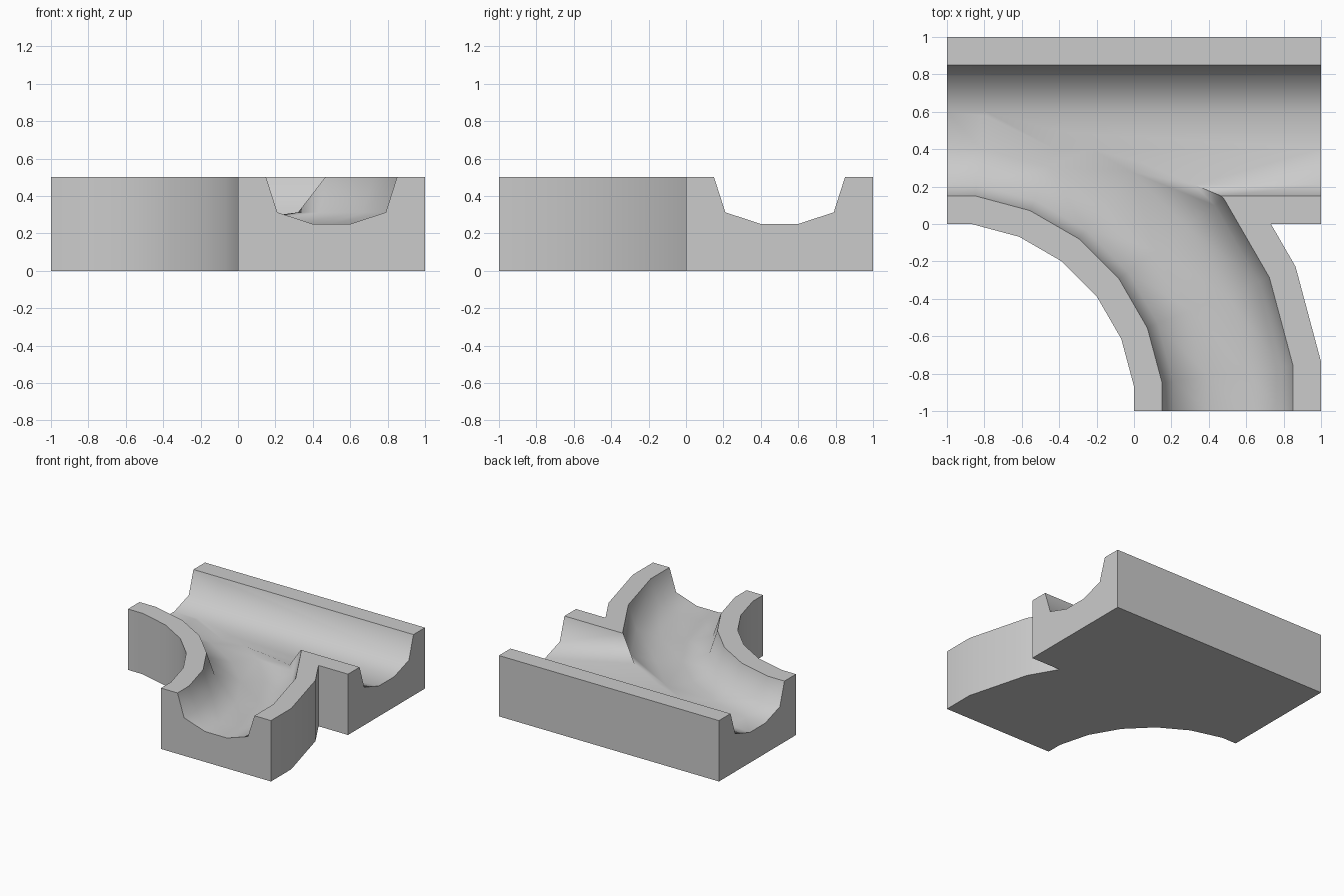
import bpy, bmesh
from math import radians, sin, cos

if "Cube" in bpy.data.objects:
    bpy.data.objects.remove(bpy.data.objects["Cube"])

HALF = radians(7.5)
BENDS = [radians(7.5 + 15 * i) for i in range(6)]
# Channel cross-section: (offset across the track, height)
PROFILE = [(.09, .69), (.15, .5), (.21, .3125), (.4, .25),
           (.6, .25), (.79, .3125), (.85, .5), (.91, .69)]


def bend_point(u, a):
    """Corner of the bend at offset u, centred on the front left corner."""
    r = (1 + u) / cos(HALF)
    return (-1 + r * sin(a), -1 + r * cos(a))


def straight_path(u):
    return [(-1.1, u), (1.1, u)]


def curved_path(u):
    return [(-1.1, u)] + [bend_point(u, a) for a in BENDS] + [(u, -1.1)]


def finish(name, bm):
    bmesh.ops.recalc_face_normals(bm, faces=bm.faces)
    mesh = bpy.data.meshes.new(name)
    bm.to_mesh(mesh)
    bm.free()
    ob = bpy.data.objects.new(name, mesh)
    bpy.context.collection.objects.link(ob)
    return ob


def channel_cutter(name, path):
    bm = bmesh.new()
    rails = [[bm.verts.new((x, y, z)) for x, y in path(u)] for u, z in PROFILE]
    n = len(rails)
    for i in range(n):
        a, b = rails[i], rails[(i + 1) % n]
        for j in range(len(a) - 1):
            bm.faces.new((a[j], a[j + 1], b[j + 1], b[j]))
    bm.faces.new([r[0] for r in rails])
    bm.faces.new([r[-1] for r in rails])
    ob = finish(name, bm)
    ob.hide_render = True
    return ob


# Track body: footprint of the straight and the bend, extruded
p, q = bend_point(1, BENDS[-2]), bend_point(1, BENDS[-3])
junction = p[0] + (q[0] - p[0]) * -p[1] / (q[1] - p[1])
outline = [(-1, 0)] + [bend_point(0, a) for a in BENDS] + [(0, -1), (1, -1)]
outline += [bend_point(1, BENDS[-1]), p, (junction, 0), (1, 0), (1, 1), (-1, 1)]
bm = bmesh.new()
base = bm.faces.new([bm.verts.new((x, y, 0)) for x, y in outline])
top = bmesh.ops.extrude_face_region(bm, geom=[base])["geom"]
bmesh.ops.translate(bm, vec=(0, 0, .5),
                    verts=[v for v in top if isinstance(v, bmesh.types.BMVert)])
track = finish("track_switch", bm)

# Carve both channels
bpy.context.view_layer.objects.active = track
track.select_set(True)
for name, path in (("straight_channel", straight_path), ("curved_channel", curved_path)):
    cutter = channel_cutter(name, path)
    mod = track.modifiers.new(name, 'BOOLEAN')
    mod.operation = 'DIFFERENCE'
    mod.solver = 'EXACT'
    mod.object = cutter
    bpy.ops.object.modifier_apply(modifier=mod.name)
    bpy.data.objects.remove(cutter)

bpy.ops.object.shade_smooth_by_angle(angle=radians(60))
